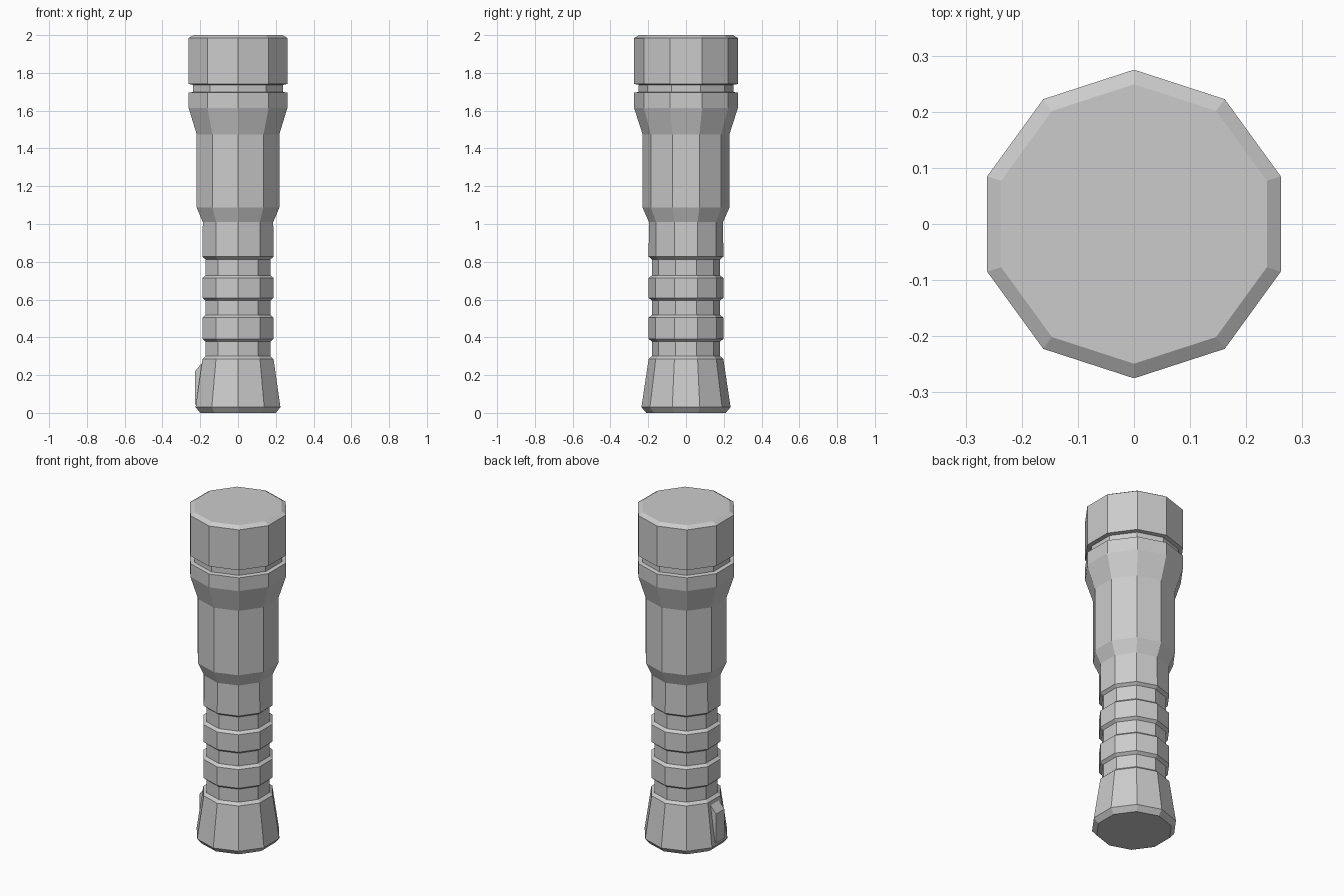
import bpy
import bmesh
from math import cos, sin, pi

if "Cube" in bpy.data.objects:
    bpy.data.objects.remove(bpy.data.objects["Cube"])

SIDES = 10


def finish(name, bm):
    bmesh.ops.recalc_face_normals(bm, faces=bm.faces)
    mesh = bpy.data.meshes.new(name)
    bm.to_mesh(mesh)
    bm.free()
    obj = bpy.data.objects.new(name, mesh)
    bpy.context.collection.objects.link(obj)
    return obj


def lathe(name, profile, cap_bottom=False, cap_top=False):
    """Ten-sided turned part from (corner radius, z) pairs, listed upwards."""
    bm = bmesh.new()
    rings = []
    for r, z in profile:
        angles = [pi / 2 + 2 * pi * i / SIDES for i in range(SIDES)]
        rings.append([bm.verts.new((r * cos(a), r * sin(a), z)) for a in angles])
    for low, high in zip(rings, rings[1:]):
        for i in range(SIDES):
            j = (i + 1) % SIDES
            bm.faces.new((low[i], low[j], high[j], high[i]))
    if cap_bottom:
        bm.faces.new(rings[0][::-1])
    if cap_top:
        bm.faces.new(rings[-1])
    obj = finish(name, bm)
    if not (cap_bottom or cap_top):
        # open sleeves: make sure the normals point outwards
        face = obj.data.polygons[0]
        if face.normal.x * face.center.x + face.normal.y * face.center.y < 0:
            obj.data.flip_normals()
    return obj


# Flared tail cap
lathe("tail_cap", [(0.21, 0), (0.236, 0.03), (0.198, 0.285), (0.181, 0.30)],
      cap_bottom=True)

# Ribbed grip: grooves alternating with chamfered bands
grip = [(0.181, 0.30)]
for low, high in ((0.378, 0.518), (0.595, 0.728)):
    grip += [(0.181, low), (0.198, low + 0.014),
             (0.198, high - 0.014), (0.181, high)]
grip += [(0.181, 0.813), (0.198, 0.827), (0.196, 1.01)]
lathe("grip", grip)

# Barrel widening towards the head
lathe("barrel", [(0.196, 1.01), (0.23, 1.087), (0.23, 1.475), (0.275, 1.615)])

# Head with a ring groove and chamfered front
lathe("head", [(0.275, 1.615), (0.275, 1.695), (0.251, 1.699), (0.251, 1.737),
               (0.275, 1.741), (0.275, 1.984), (0.249, 2.0)], cap_top=True)

# Small wedge-shaped button on the left face of the tail cap
bm = bmesh.new()
side = [(-0.19, 0.265), (-0.228, 0.22), (-0.228, 0.045), (-0.19, 0.045)]
near = [bm.verts.new((x, -0.04, z)) for x, z in side]
far = [bm.verts.new((x, 0.04, z)) for x, z in side]
bm.faces.new(near)
bm.faces.new(far[::-1])
for i in range(4):
    j = (i + 1) % 4
    bm.faces.new((near[i], near[j], far[j], far[i]))
finish("tail_button", bm)
